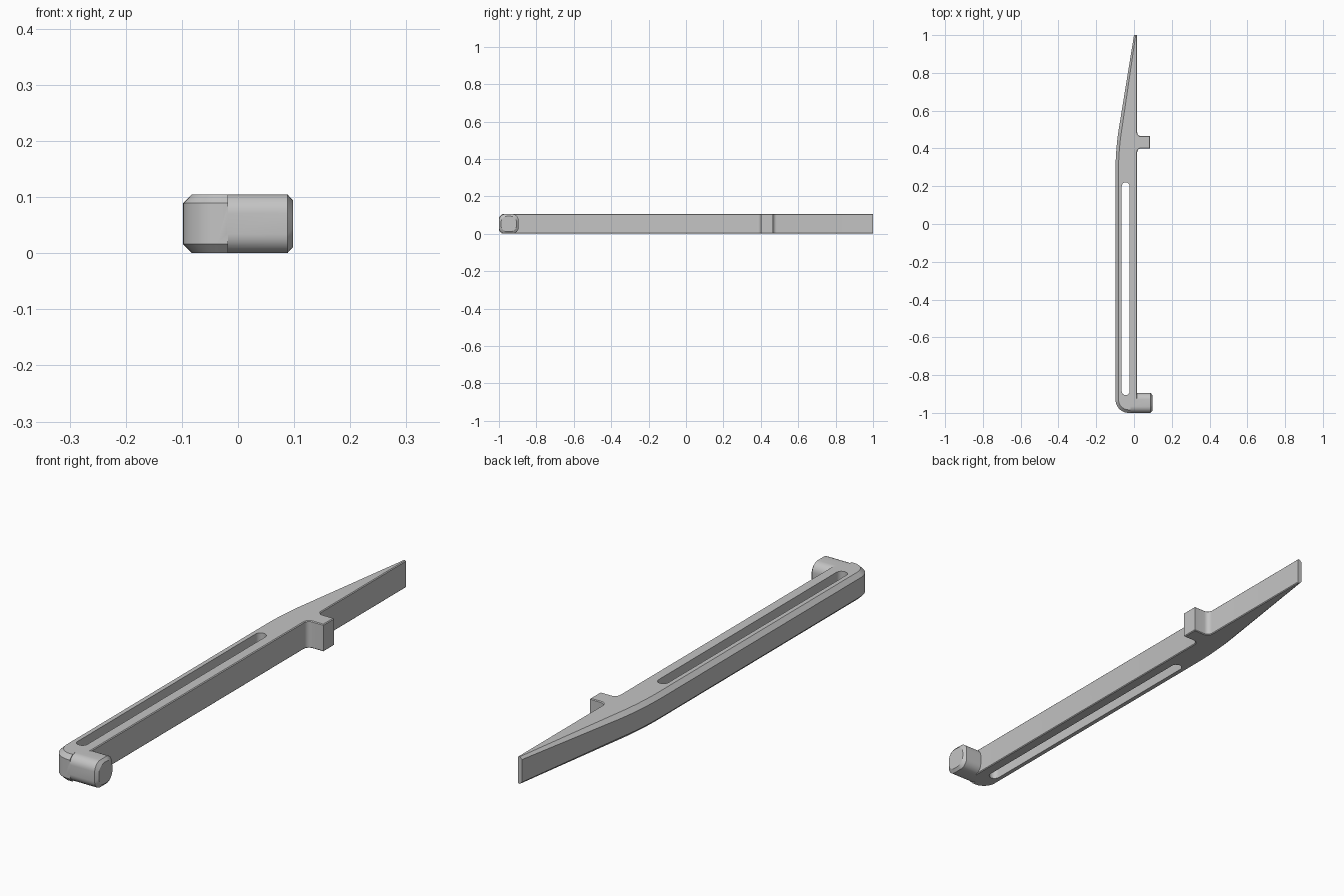
import bpy, bmesh, math
from mathutils import Vector

cube = bpy.data.objects.get("Cube")
if cube:
    bpy.data.objects.remove(cube, do_unlink=True)

HEIGHT = 0.105
WIDE, FINE = 0.016, 0.003   # outer chamfer and small edge break

grey = bpy.data.materials.new("light_grey")
grey.use_nodes = True
grey.diffuse_color = (0.55, 0.55, 0.55, 1)
grey.node_tree.nodes["Principled BSDF"].inputs["Base Color"].default_value = (0.55, 0.55, 0.55, 1)


def arc(cx, cy, r, start, end, steps=8):
    angles = [math.radians(start + (end - start) * i / steps) for i in range(steps + 1)]
    return [Vector((cx + r * math.cos(a), cy + r * math.sin(a))) for a in angles]


def loft(name, rings):
    """Bridge matching closed rings and cap both ends."""
    bm = bmesh.new()
    loops = [[bm.verts.new(p) for p in ring] for ring in rings]
    n = len(loops[0])
    for low, high in zip(loops, loops[1:]):
        for i in range(n):
            j = (i + 1) % n
            bm.faces.new((low[i], low[j], high[j], high[i]))
    bm.faces.new(loops[0][::-1])
    bm.faces.new(loops[-1])
    bmesh.ops.recalc_face_normals(bm, faces=bm.faces)
    if bm.calc_volume(signed=True) < 0:
        bmesh.ops.reverse_faces(bm, faces=bm.faces)
    mesh = bpy.data.meshes.new(name)
    bm.to_mesh(mesh)
    bm.free()
    mesh.materials.append(grey)
    obj = bpy.data.objects.new(name, mesh)
    bpy.context.collection.objects.link(obj)
    return obj


def inset(points, amounts):
    """Move each outline corner inwards by its own amount."""
    result = []
    for i, p in enumerate(points):
        if p.y > 0.999:                       # tip end stays square
            result.append(p + Vector((amounts[i] if p.x < 0.01 else -amounts[i], 0)))
            continue
        if p.y < -0.999:                      # front corner, hidden in the peg
            result.append(p + Vector((0, amounts[i])))
            continue
        a = (p - points[i - 1]).normalized()
        b = (points[(i + 1) % len(points)] - p).normalized()
        na, nb = Vector((-a.y, a.x)), Vector((-b.y, b.x))
        result.append(p + (na + nb) / (1 + na.dot(nb)) * amounts[i])
    return result


# Arm outline, counterclockwise: right side with tab, tip, then outer side
SIDE = 0.017
right = [Vector((-0.018, -0.95)), Vector((SIDE, -0.95))]
right += arc(SIDE + 0.02, 0.38, 0.02, 180, 90, 5)
right += [Vector((0.085, 0.40)), Vector((0.085, 0.465))]
right += arc(SIDE + 0.02, 0.485, 0.02, 270, 180, 5)
right += [Vector((SIDE, 1))]
tip = [Vector((0, 1))]
p0, p1, p2 = Vector((-0.079, 0.513)), Vector((-0.098, 0.397)), Vector((-0.098, 0.28))
outer = [p0 * (1 - t) ** 2 + p1 * 2 * t * (1 - t) + p2 * t * t for t in [i / 10 for i in range(11)]]
outer += arc(-0.028, -0.93, 0.07, 180, 270, 10)[:-1] + [Vector((-0.018, -1))]
outline = right + tip + outer
amounts = [FINE] * len(right) + [0.009] + [WIDE] * len(outer)
inner = inset(outline, amounts)

arm = loft("slotted_arm", [
    [(p.x, p.y, 0) for p in inner],
    [(p.x, p.y, a) for p, a in zip(outline, amounts)],
    [(p.x, p.y, HEIGHT - a) for p, a in zip(outline, amounts)],
    [(p.x, p.y, HEIGHT) for p in inner]])


# Foot peg across the front end: rounded bar with a chamfered end
def peg_ring(x, shrink):
    half, r = HEIGHT / 2 - shrink, 0.034
    c = half - r
    pts = []
    for sx, sy, start in ((1, 1, 0), (-1, 1, 90), (-1, -1, 180), (1, -1, 270)):
        pts += arc(sx * c, sy * c, r, start, start + 90, 6)
    return [(x, p.x - 1 + HEIGHT / 2, p.y + HEIGHT / 2) for p in pts]


peg = loft("foot_peg", [peg_ring(-0.021, 0.0), peg_ring(0.088, 0.0), peg_ring(0.098, 0.011)])

# Long slot cutter with rounded ends
slot_points = arc(-0.044, 0.20, 0.021, 0, 180) + arc(-0.044, -0.885, 0.021, 180, 360)
cutter = loft("slot_cutter", [[(p.x, p.y, z) for p in slot_points] for z in (-0.1, 0.2)])

# Cut the slot through, then join the peg
for other, operation in ((cutter, 'DIFFERENCE'), (peg, 'UNION')):
    mod = arm.modifiers.new(operation.title(), 'BOOLEAN')
    mod.operation = operation
    mod.solver = 'EXACT'
    mod.object = other
    bpy.ops.object.select_all(action='DESELECT')
    bpy.context.view_layer.objects.active = arm
    arm.select_set(True)
    bpy.ops.object.modifier_apply(modifier=mod.name)
    bpy.data.objects.remove(other, do_unlink=True)

bpy.ops.object.shade_smooth_by_angle(angle=math.radians(25))
